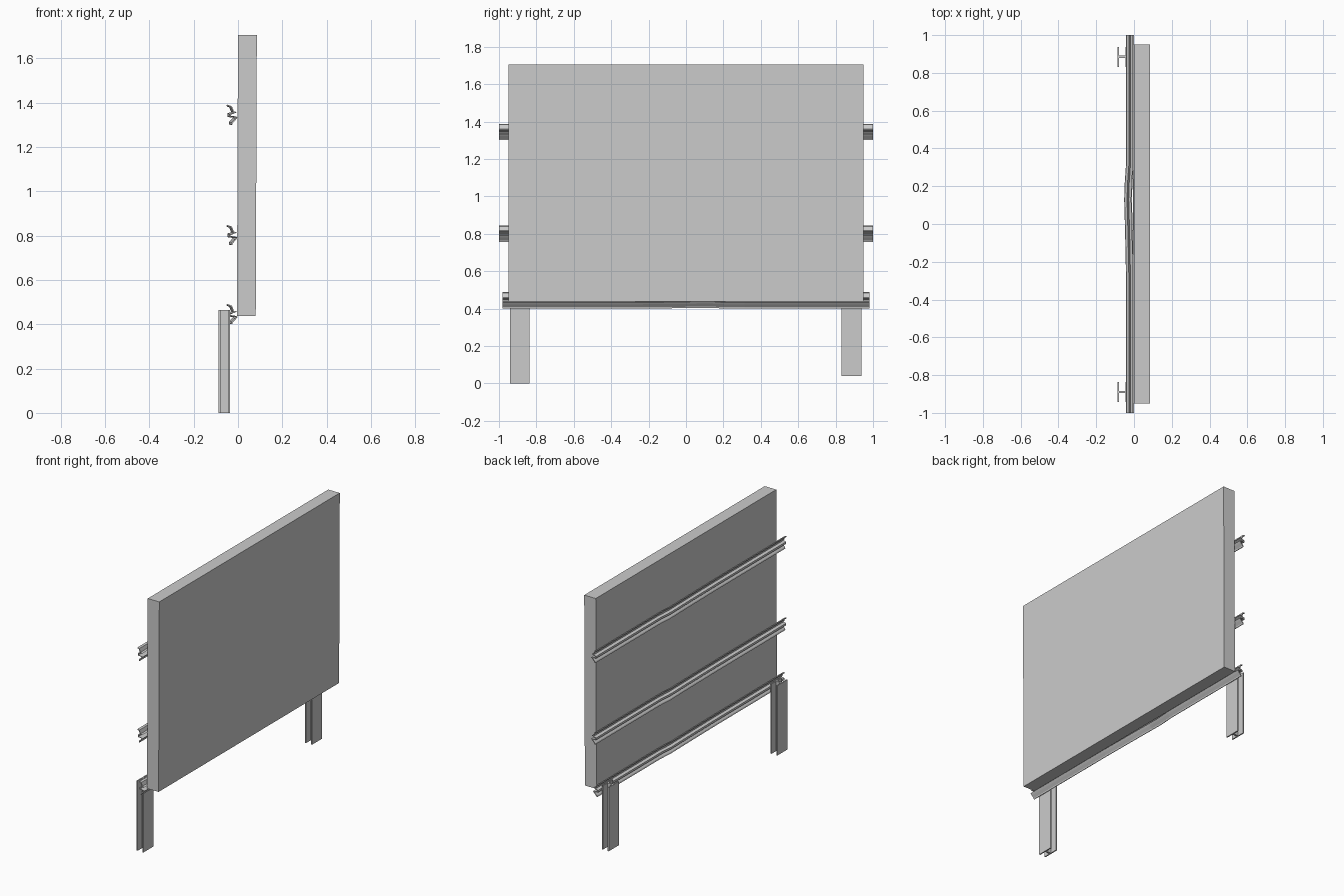
import bpy, bmesh

if "Cube" in bpy.data.objects:
    bpy.data.objects.remove(bpy.data.objects["Cube"])


def add_object(name, verts, faces):
    mesh = bpy.data.meshes.new(name)
    mesh.from_pydata(verts, [], faces)
    bm = bmesh.new()
    bm.from_mesh(mesh)
    bmesh.ops.recalc_face_normals(bm, faces=bm.faces)
    bm.to_mesh(mesh)
    bm.free()
    obj = bpy.data.objects.new(name, mesh)
    bpy.context.collection.objects.link(obj)
    return obj


def loft(name, rings, capped=True):
    """Skin a list of equal-length cross-sections; open when not capped."""
    n = len(rings[0])
    verts = [p for r in rings for p in r]
    faces = []
    for k in range(len(rings) - 1):
        for i in range(n if capped else n - 1):
            a, b = k * n + i, k * n + (i + 1) % n
            faces.append((a, b, b + n, a + n))
    if capped:
        faces += [tuple(range(n)), tuple(range(len(verts) - n, len(verts)))]
    return add_object(name, verts, faces)


# Thick sign panel, leaning very slightly
bottom = [(-0.005, -0.95), (0.08, -0.95), (0.08, 0.95), (-0.005, 0.95)]
loft("sign_panel", [[(x, y, 0.438) for x, y in bottom],
                    [(x + 0.005, y, 1.705) for x, y in bottom]])

# Corrugated rails, slightly dented near the middle
profile = [(-0.041, 0.042), (-0.029, 0.038), (-0.020, 0.015), (-0.008, 0.013),
           (-0.036, 0.004), (-0.036, -0.006), (-0.004, -0.010),
           (-0.012, -0.018), (-0.027, -0.034), (-0.029, -0.042)]
dent = [(-1.0, 0, 0), (-0.3, 0, 0), (-0.05, -0.005, 0.002),
        (0.13, -0.010, 0.004), (0.22, -0.007, 0.0), (0.32, 0, 0), (1.0, 0, 0)]
for name, z, half in (("top_rail", 1.343, 1.0), ("middle_rail", 0.80, 1.0),
                      ("bottom_rail", 0.443, 0.98)):
    rings = [[(x + dx, y * half, z + h + dz) for x, h in profile]
             for y, dx, dz in dent]
    rail = loft(name, rings, capped=False)
    solid = rail.modifiers.new("thickness", "SOLIDIFY")
    solid.thickness = 0.006
    solid.offset = 0

# I-beam posts behind the panel; one is cut a little shorter
x0, x1, t, w, web = -0.088, -0.037, 0.008, 0.053, 0.006
half_outline = [(x0, w), (x0 + t, w), (x0 + t, web),
                (x1 - t, web), (x1 - t, w), (x1, w)]
outline = half_outline + [(x, -y) for x, y in reversed(half_outline)]
for name, yc, foot in (("left_post", -0.889, 0.0), ("right_post", 0.885, 0.04)):
    loft(name, [[(x, y + yc, z) for x, y in outline] for z in (foot, 0.465)])
